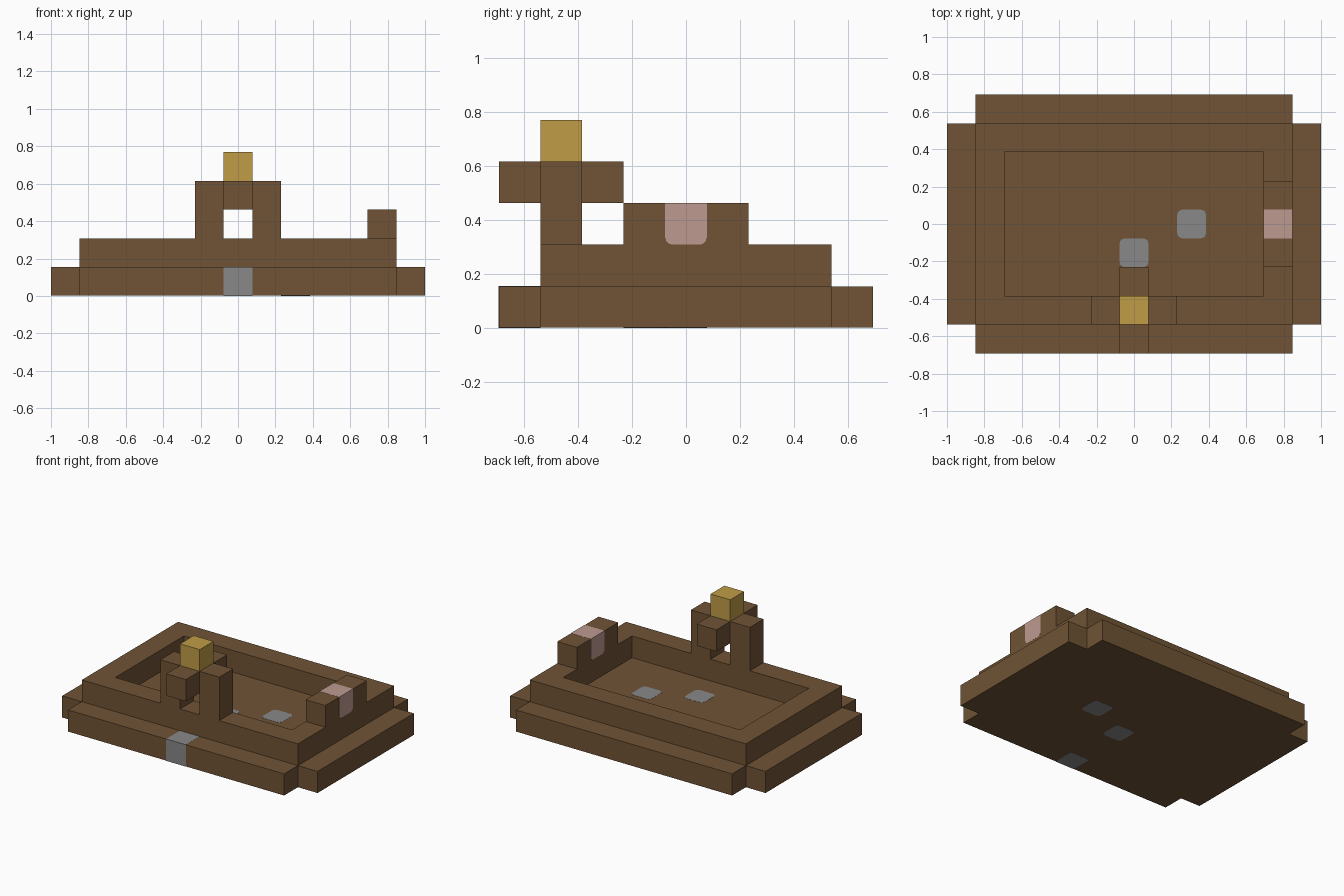
import bpy
import bmesh
from mathutils import Vector

U = 2 / 13      # one building block
LIFT = 0.001    # how far inlays stand proud

cube = bpy.data.objects.get("Cube")
if cube:
    bpy.data.objects.remove(cube, do_unlink=True)


def material(name, r, g, b):
    m = bpy.data.materials.new(name)
    m.use_nodes = True
    m.diffuse_color = (r, g, b, 1)
    m.node_tree.nodes["Principled BSDF"].inputs["Base Color"].default_value = (r, g, b, 1)
    return m


brown = material("brown wood", 0.162, 0.087, 0.036)
grey = material("grey stone", 0.246, 0.246, 0.246)
pink = material("pink stone", 0.515, 0.328, 0.283)
gold = material("gold", 0.527, 0.332, 0.061)


def finish(name, bm, mat):
    bmesh.ops.recalc_face_normals(bm, faces=bm.faces)
    mesh = bpy.data.meshes.new(name)
    bm.to_mesh(mesh)
    bm.free()
    mesh.materials.append(mat)
    obj = bpy.data.objects.new(name, mesh)
    bpy.context.collection.objects.link(obj)
    return obj


def box_mesh(low, high):
    """Box between two corners given in block units."""
    low, high = Vector(low) * U, Vector(high) * U
    bm = bmesh.new()
    bmesh.ops.create_cube(bm, size=1)
    for v in bm.verts:
        v.co = (low + high) / 2 + v.co * (high - low)
    return bm


def box(name, low, high, mat):
    return finish(name, box_mesh(low, high), mat)


def inlay(name, low, high, mat, rounded):
    """Box with the edges chosen by a rule on their midpoint rounded."""
    bm = box_mesh(low, high)
    mid = (Vector(low) + Vector(high)) * U / 2
    edges = [e for e in bm.edges
             if rounded((e.verts[0].co + e.verts[1].co) / 2 - mid,
                        e.verts[1].co - e.verts[0].co)]
    bmesh.ops.bevel(bm, geom=edges, offset=0.028, segments=3, profile=0.5,
                    affect='EDGES')
    return finish(name, bm, mat)


# Cross-shaped footing
bm = bmesh.new()
quarter = [(6.5, 3.5), (5.5, 3.5), (5.5, 4.5)]
outline = []
for sx, sy, step in ((1, 1, 1), (-1, 1, -1), (-1, -1, 1), (1, -1, -1)):
    outline += [(x * sx, y * sy) for x, y in quarter[::step]]
base = bm.faces.new([bm.verts.new((x * U, y * U, LIFT)) for x, y in outline])
top = bmesh.ops.extrude_face_region(bm, geom=[base])["geom"]
for v in top:
    if isinstance(v, bmesh.types.BMVert):
        v.co.z = U
if not base.is_valid or len(bm.faces) < len(outline) + 2:
    bm.faces.new([v for v in bm.verts if v.co.z < U / 2][:len(outline)])
finish("footing", bm, brown)

# Rim wall: a box with its top inset and sunk, left open above the footing
bm = box_mesh((-5.5, -3.5, 1), (5.5, 3.5, 2))
bm.normal_update()
lid = max(bm.faces, key=lambda f: f.calc_center_median().z)
floor = min(bm.faces, key=lambda f: f.calc_center_median().z)
bmesh.ops.inset_region(bm, faces=[lid], thickness=U, use_even_offset=True)
sunk = bmesh.ops.extrude_discrete_faces(bm, faces=[lid])["faces"][0]
for v in sunk.verts:
    v.co.z = U
bmesh.ops.delete(bm, geom=[sunk, floor], context='FACES_ONLY')
finish("rim_wall", bm, brown)

# Gateway posts, cross beam and gold cap
for side, name in ((1, "left_post"), (-1, "right_post")):
    box(name, (min(side * 0.5, side * 1.5), -3.5, 2),
        (max(side * 0.5, side * 1.5), -2.5, 4), brown)
box("cross_beam", (-0.5, -4.5, 3), (0.5, -1.5, 4), brown)
box("gold_cap", (-0.5, -3.5, 4), (0.5, -2.5, 5), gold)

# Raised block on the left rim, with a pink stone through its middle
box("side_ledge", (4.5, -1.5, 2), (5.5, 1.5, 3), brown)
p = LIFT / U
inlay("pink_stone", (4.5 - p, -0.5, 2), (5.5 + p, 0.5, 3 + p), pink,
      lambda m, d: abs(d.x) > U / 2 and m.z < 0)

# Grey stones set through the footing
for name, x, y in (("centre_stone", 0, -1), ("side_stone", 2, 0)):
    inlay(name, (x - 0.5, y - 0.5, 0), (x + 0.5, y + 0.5, 1 + p), grey,
          lambda m, d: abs(d.z) > U / 2)
box("front_stone", (-0.5, -4.5 - p, 0), (0.5, -3.5, 1 + p), grey)
